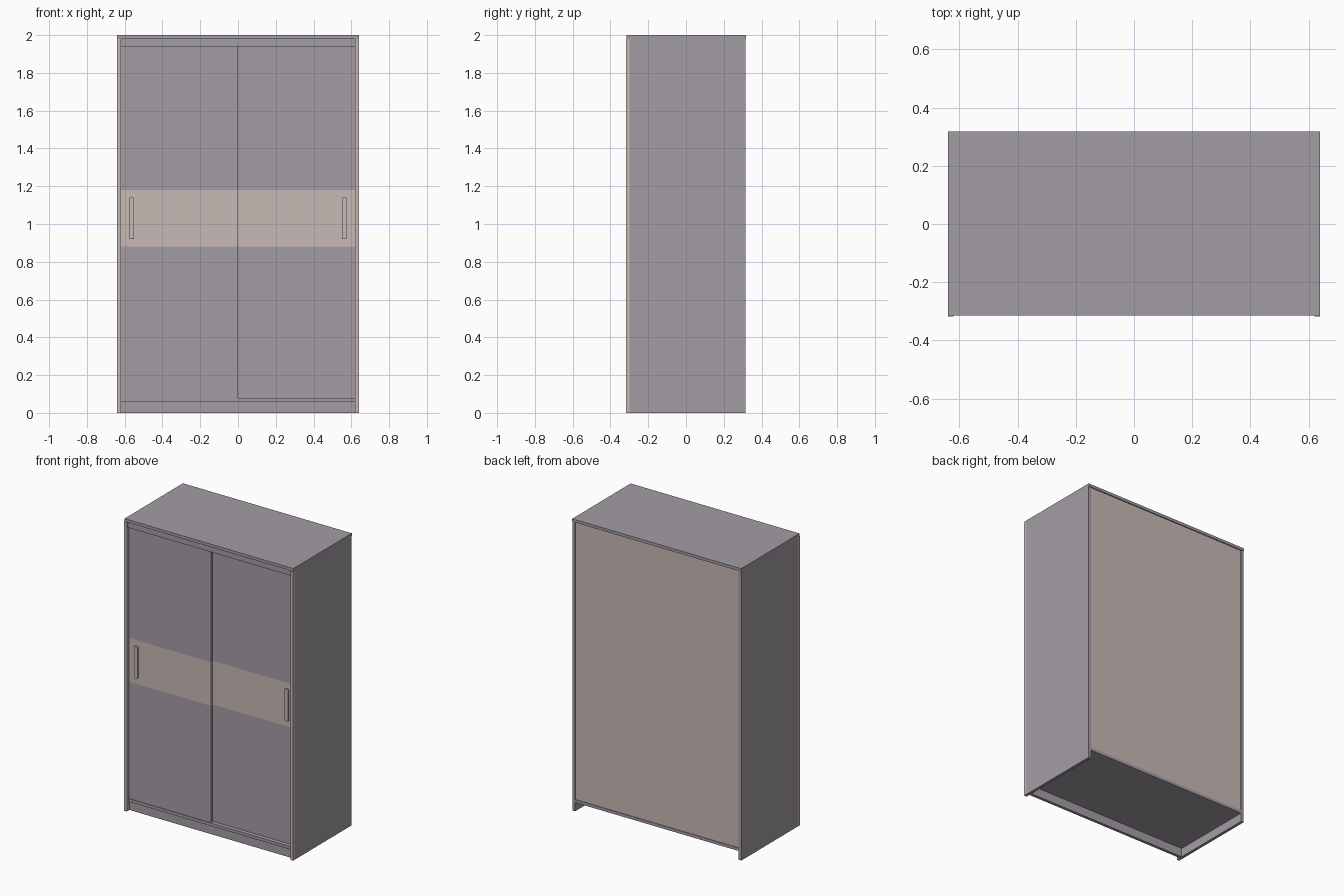
import bpy, bmesh, math

if "Cube" in bpy.data.objects:
    bpy.data.objects.remove(bpy.data.objects["Cube"])


def material(name, color):
    m = bpy.data.materials.new(name)
    m.diffuse_color = (*color, 1.0)
    m.use_nodes = True
    m.node_tree.nodes["Principled BSDF"].inputs["Base Color"].default_value = m.diffuse_color
    return m


MAUVE = material("mauve grey", (0.371, 0.337, 0.376))
BEIGE = material("warm beige", (0.578, 0.491, 0.468))


def finish(name, bm, mats):
    mesh = bpy.data.meshes.new(name)
    bm.to_mesh(mesh)
    bm.free()
    for m in mats:
        mesh.materials.append(m)
    ob = bpy.data.objects.new(name, mesh)
    bpy.context.collection.objects.link(ob)
    return ob


def box_bm(x, y, z):
    bm = bmesh.new()
    bmesh.ops.create_cube(bm, size=1)
    for v in bm.verts:
        v.co = [lo + (c + 0.5) * (hi - lo) for c, (lo, hi) in zip(v.co, (x, y, z))]
    return bm


def box(name, x, y, z, mat=MAUVE):
    return finish(name, box_bm(x, y, z), [mat])


def door(name, x, y, z, band):
    # Door panel with a beige band cut across the middle
    bm = box_bm(x, y, z)
    for h in band:
        bmesh.ops.bisect_plane(bm, geom=bm.verts[:] + bm.edges[:] + bm.faces[:],
                               plane_co=(0, 0, h), plane_no=(0, 0, 1))
    for f in bm.faces:
        if band[0] < f.calc_center_median().z < band[1]:
            f.material_index = 1
    return finish(name, bm, [MAUVE, BEIGE])


def handle(name, x, y):
    # Slim upright pull with softened corners
    bm = box_bm((x - 0.013, x + 0.013), (y - 0.010, y), (0.92, 1.14))
    upright = [e for e in bm.edges
               if abs(e.verts[0].co.y - e.verts[1].co.y) > 0.005]
    bmesh.ops.bevel(bm, geom=upright, offset=0.005, segments=3,
                    affect='EDGES', profile=0.5)
    return finish(name, bm, [BEIGE])


# Carcass
box("top_panel", (-0.64, 0.64), (-0.315, 0.318), (1.98, 2.0))
for side, s in (("left", -1), ("right", 1)):
    xs = sorted((s * 0.62, s * 0.64))
    box(side + "_side_panel", xs, (-0.298, 0.315), (0, 1.98))
    box(side + "_front_trim", xs, (-0.318, -0.298), (0, 1.98), BEIGE)
box("bottom_panel", (-0.62, 0.62), (-0.298, 0.315), (0.06, 0.08))
box("plinth", (-0.62, 0.62), (-0.290, -0.270), (0, 0.06))
box("top_rail", (-0.62, 0.62), (-0.305, -0.285), (1.94, 1.98))
box("back_panel", (-0.62, 0.62), (0.302, 0.311), (0.08, 1.98), BEIGE)

# Sliding doors, the left one running in front
door("left_door", (-0.62, 0.0), (-0.294, -0.274), (0.08, 1.942), (0.88, 1.18))
door("right_door", (-0.02, 0.62), (-0.270, -0.250), (0.08, 1.96), (0.88, 1.18))
handle("left_handle", -0.563, -0.294)
handle("right_handle", 0.563, -0.270)
